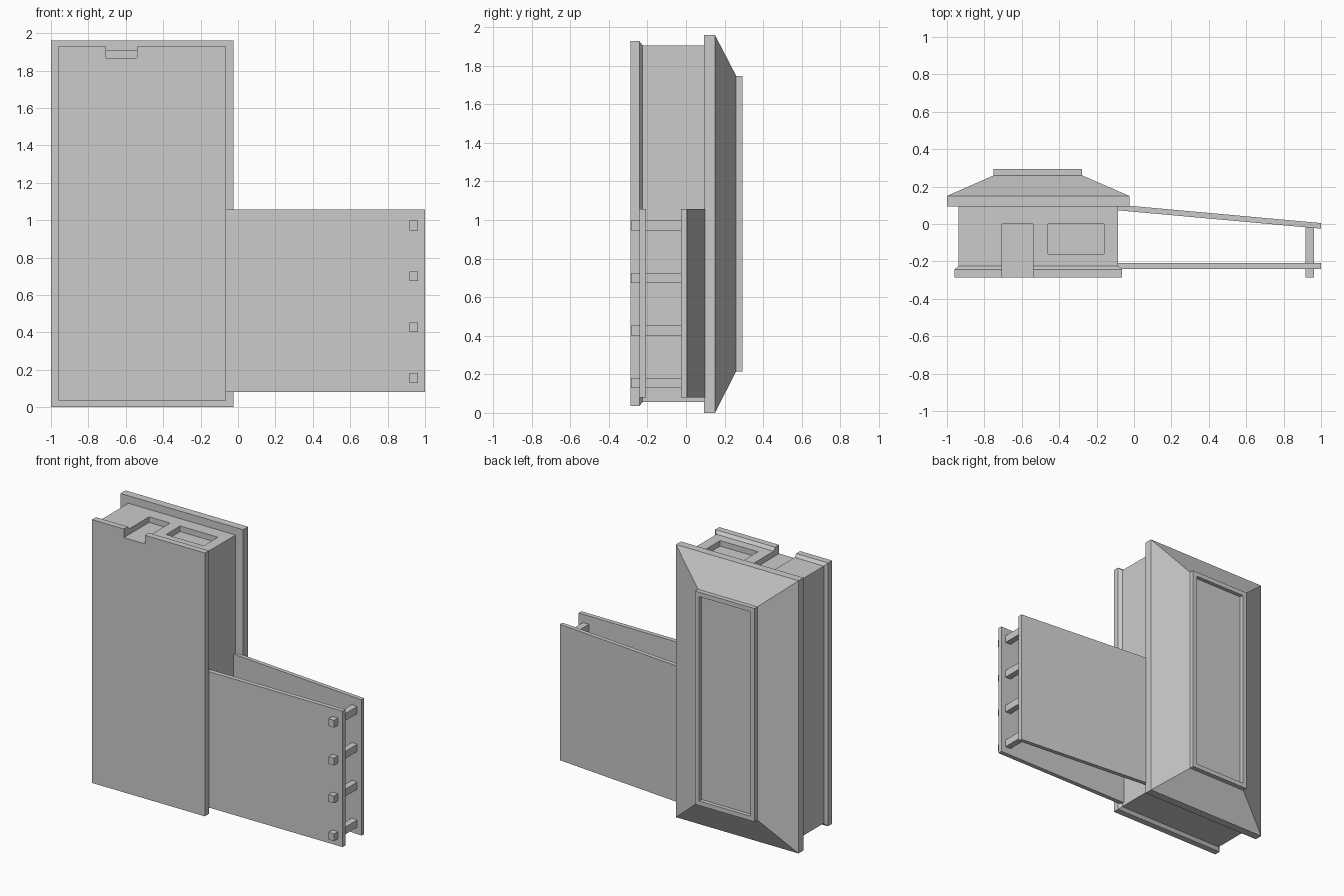
import bpy
import bmesh

if "Cube" in bpy.data.objects:
    bpy.data.objects.remove(bpy.data.objects["Cube"], do_unlink=True)

grey = bpy.data.materials.new("plain grey")
grey.use_nodes = True
GREY = (0.6, 0.6, 0.6, 1)
grey.diffuse_color = GREY
grey.node_tree.nodes["Principled BSDF"].inputs["Base Color"].default_value = GREY


def loft(name, sections):
    """Solid through rectangles (y, x0, x1, z0, z1), listed from low y to high y."""
    bm = bmesh.new()
    rings = [[bm.verts.new((x, y, z)) for x, z in ((x0, z0), (x1, z0), (x1, z1), (x0, z1))]
             for y, x0, x1, z0, z1 in sections]
    bm.faces.new(rings[0])
    bm.faces.new(rings[-1][::-1])
    for a, b in zip(rings, rings[1:]):
        for i in range(4):
            j = (i + 1) % 4
            bm.faces.new((a[i], b[i], b[j], a[j]))
    bmesh.ops.recalc_face_normals(bm, faces=bm.faces)
    mesh = bpy.data.meshes.new(name)
    bm.to_mesh(mesh)
    bm.free()
    mesh.materials.append(grey)
    ob = bpy.data.objects.new(name, mesh)
    bpy.context.collection.objects.link(ob)
    return ob


def box(name, x0, x1, y0, y1, z0, z1):
    return loft(name, [(y0, x0, x1, z0, z1), (y1, x0, x1, z0, z1)])


def cut(target, cutter):
    cutter.hide_render = True
    cutter.hide_set(True)
    mod = target.modifiers.new(cutter.name, 'BOOLEAN')
    mod.operation = 'DIFFERENCE'
    mod.solver = 'EXACT'
    mod.object = cutter


# House lying on its side: the plinth faces the front, the roof faces the back
plinth = loft("plinth", [(-0.287, -0.96, -0.063, 0.035, 1.928),
                         (-0.242, -0.96, -0.063, 0.035, 1.928),
                         (-0.225, -0.938, -0.085, 0.057, 1.906)])
walls = box("walls", -0.938, -0.085, -0.23, 0.1, 0.057, 1.906)

# Doorway runs through the plinth; the window is a shallow recess
doorway = box("doorway_cutter", -0.707, -0.54, -0.4, 0, 1.866, 2.1)
window = box("window_cutter", -0.46, -0.16, -0.16, 0, 1.866, 2.1)
cut(plinth, doorway)
cut(walls, doorway)
cut(walls, window)

# Hipped roof with eaves, and a framed skylight on its ridge
loft("hipped_roof", [(0.093, -1, -0.025, 0, 1.96),
                     (0.15, -1, -0.025, 0, 1.96),
                     (0.26, -0.75, -0.278, 0.215, 1.748)])
skylight = box("skylight_frame", -0.75, -0.278, 0.255, 0.293, 0.215, 1.748)
cut(skylight, box("skylight_cutter", -0.718, -0.31, 0.265, 0.4, 0.247, 1.716))

# Porch with a sloping roof on four posts
box("porch_floor", -0.085, 1, -0.24, -0.208, 0.08, 1.057)
porch_roof = box("porch_roof", -0.085, 1, 0, 0.03, 0.08, 1.057)
for v in porch_roof.data.vertices:
    v.co.y += 0.073 if v.co.x < 0 else -0.025
for i in range(4):
    z = 0.13 + i * 0.272
    box(f"porch_post_{i + 1}", 0.918, 0.963, -0.285, -0.017, z, z + 0.052)
